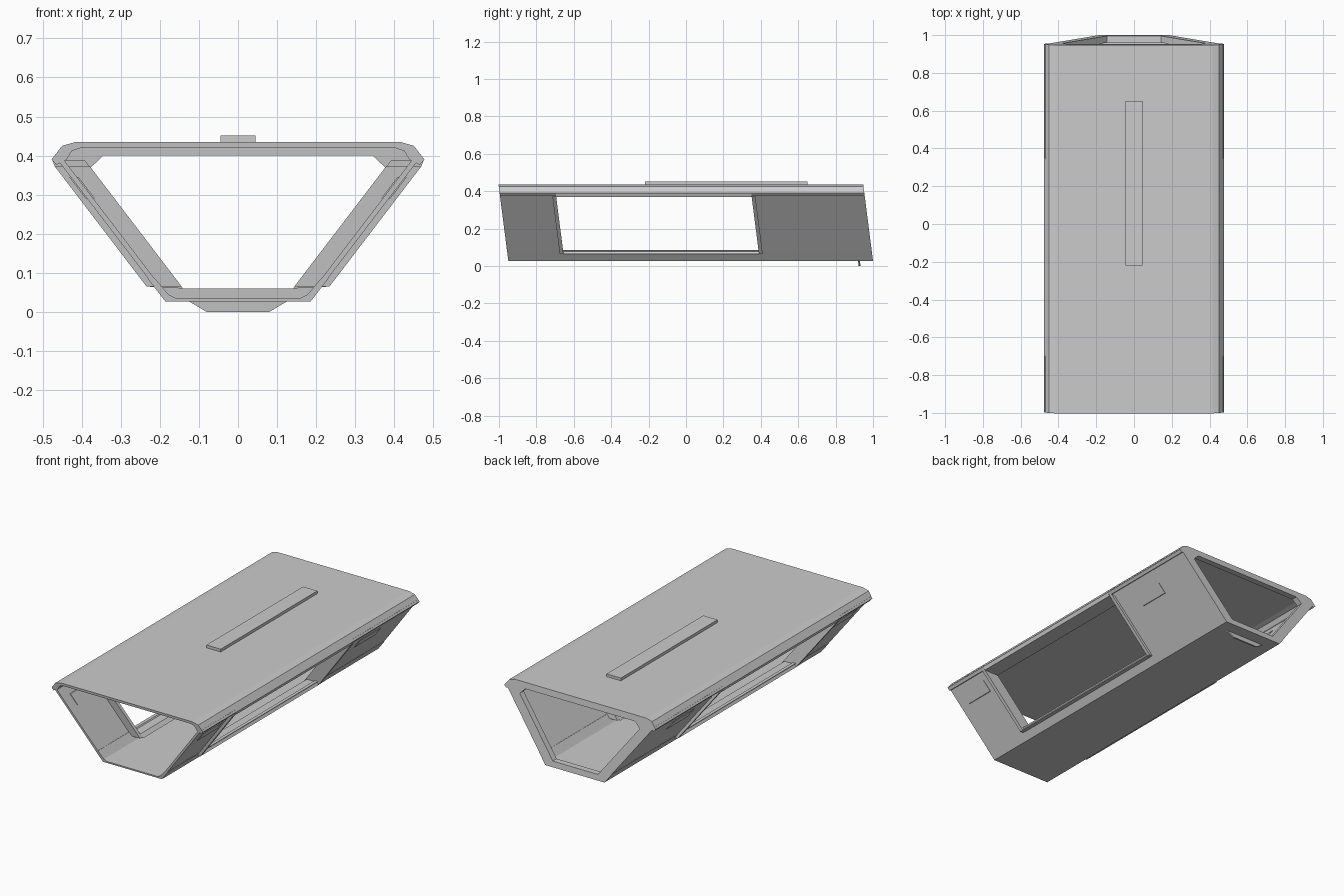
import bpy, bmesh

if "Cube" in bpy.data.objects:
    bpy.data.objects.remove(bpy.data.objects["Cube"])

SHEAR = 0.128   # the ends and openings lean forward towards the top
Z0 = 0.027      # underside of the floor


def prism(name, profile, y0, y1, mirror=True, shear=SHEAR):
    """Extrude an x-z profile along y, leaning with height."""
    bm = bmesh.new()
    rings = [[bm.verts.new((x, y - shear * (z - Z0), z)) for x, z in profile]
             for y in (y0, y1)]
    n = len(profile)
    bm.faces.new(rings[0])
    bm.faces.new(rings[1])
    for i in range(n):
        j = (i + 1) % n
        bm.faces.new((rings[0][i], rings[0][j], rings[1][j], rings[1][i]))
    bmesh.ops.recalc_face_normals(bm, faces=bm.faces)
    mesh = bpy.data.meshes.new(name)
    bm.to_mesh(mesh)
    bm.free()
    ob = bpy.data.objects.new(name, mesh)
    bpy.context.collection.objects.link(ob)
    if mirror:
        ob.modifiers.new("mirror", 'MIRROR').use_axis = (True, False, False)
    return ob


def rect(x, z0, z1):
    return [(-x, z0), (x, z0), (x, z1), (-x, z1)]


def wall_slice(z0, z1, out, depth):
    """Slanted slab parallel to the side wall; out = x offset from its skin."""
    x0, x1 = (0.214 + (z - 0.065) * 0.764 + out for z in (z0, z1))
    return [(x0, z0), (x1, z1), (x1 - depth, z1), (x0 - depth, z0)]


BACK, FRONT = 1.0, -0.95
OPEN_F, OPEN_B = -0.65, 0.395

# roof, raised roof strip and floor
prism("roof_panel", rect(0.405, 0.420, 0.435), FRONT, BACK, False)
prism("roof_strip", rect(0.045, 0.433, 0.451), -0.22, 0.65, False, 0)
prism("floor_panel", rect(0.17, Z0, 0.036), FRONT, BACK, False)

# bevelled roof rails and bottom sills
prism("roof_rail", [(0.40, 0.435), (0.415, 0.435), (0.45, 0.425), (0.477, 0.39),
                    (0.465, 0.376), (0.438, 0.39), (0.425, 0.412), (0.40, 0.42)],
      FRONT, BACK)
prism("side_sill", [(0.16, Z0), (0.186, Z0), (0.231, 0.085), (0.212, 0.085),
                    (0.178, 0.045), (0.16, 0.036)], FRONT, BACK)

# side walls in front of and behind the wide openings
for label, y0, y1 in (("front", FRONT, OPEN_F), ("rear", OPEN_B, BACK)):
    prism(label + "_side_wall", wall_slice(0.07, 0.40, 0, 0.016), y0, y1)

# raised window panels
prism("front_window", wall_slice(0.29, 0.345, 0.004, 0.024), -0.885, -0.71)
prism("rear_window", wall_slice(0.268, 0.32, 0.004, 0.024), 0.552, 0.735)

# frames around the side openings
for label, y0, y1 in (("front", OPEN_F - 0.02, OPEN_F), ("rear", OPEN_B, OPEN_B + 0.02)):
    prism(label + "_opening_post", wall_slice(0.065, 0.372, 0.02, 0.09), y0, y1)
prism("opening_bottom_rail", [(0.14, 0.06), (0.235, 0.065), (0.225, 0.08), (0.16, 0.078)],
      OPEN_F, OPEN_B)
prism("opening_top_rail", [(0.378, 0.370), (0.468, 0.370), (0.475, 0.388), (0.392, 0.388)],
      OPEN_F, OPEN_B)

# frame around the open rear end
outer = [(0, 0.435), (0.41, 0.435), (0.466, 0.40), (0.185, Z0), (0, Z0)]
inner = [(0, 0.40), (0.345, 0.40), (0.378, 0.368), (0.142, 0.06), (0, 0.06)]
for i, part in enumerate(("top", "corner", "side", "bottom")):
    prism("rear_frame_" + part,
          [outer[i], outer[i + 1], inner[i + 1], inner[i]], BACK - 0.035, BACK)

# small lip under the rear of the floor
prism("rear_lip", [(-0.08, 0), (0.08, 0), (0.125, Z0), (-0.125, Z0)], 0.92, 0.93, False)
